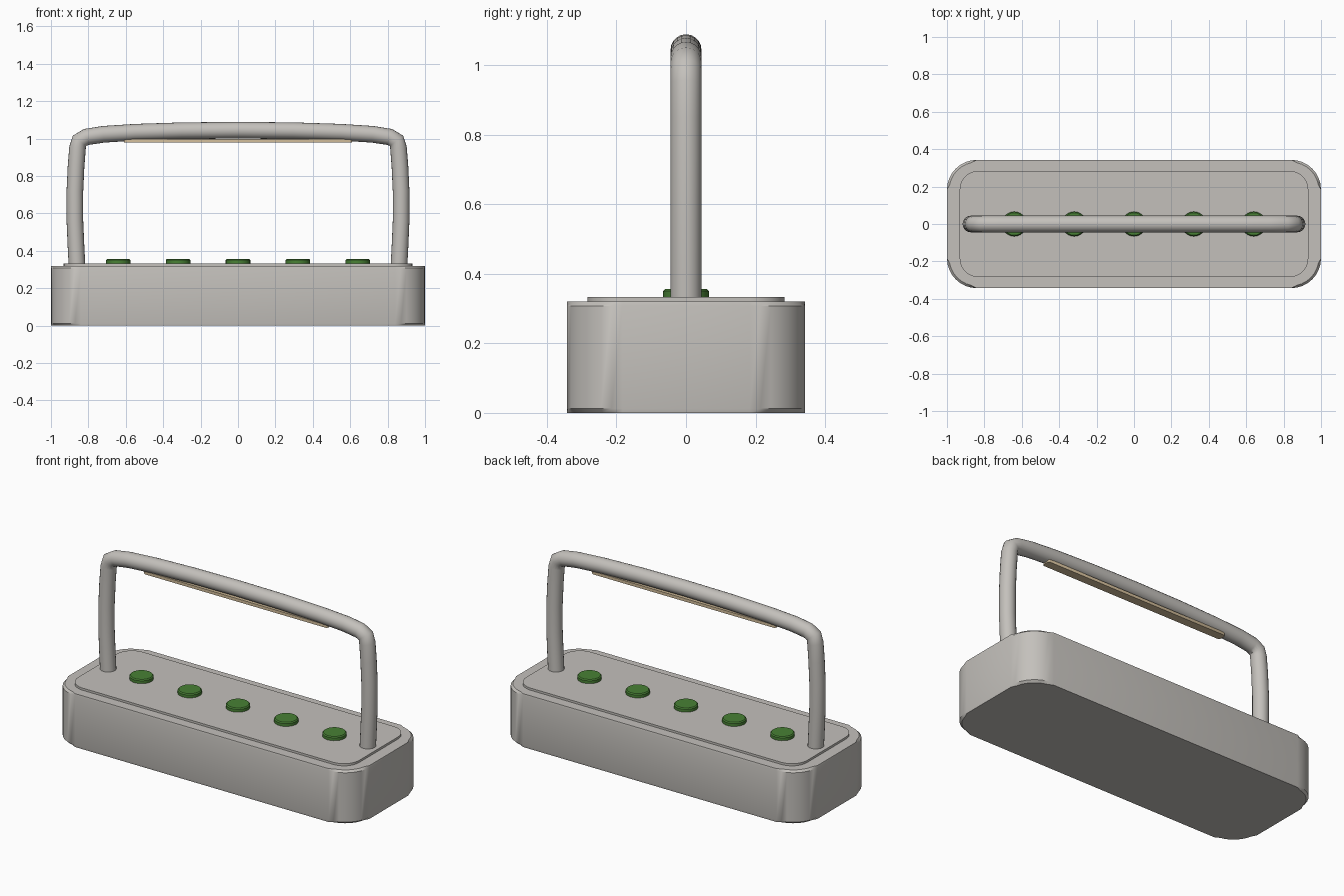
import bpy, bmesh, math
from mathutils import Vector

cube = bpy.data.objects.get("Cube")
if cube:
    bpy.data.objects.remove(cube, do_unlink=True)


def material(name, rgb):
    m = bpy.data.materials.new(name)
    m.use_nodes = True
    color = (*rgb, 1.0)
    m.diffuse_color = color
    m.node_tree.nodes["Principled BSDF"].inputs["Base Color"].default_value = color
    return m


GREY = material("warm grey", (0.55, 0.53, 0.50))
GREEN = material("button green", (0.065, 0.22, 0.035))
TAN = material("grip tan", (0.66, 0.52, 0.33))


def finish(name, bm, mat, angle=35):
    bmesh.ops.recalc_face_normals(bm, faces=bm.faces[:])
    mesh = bpy.data.meshes.new(name)
    bm.to_mesh(mesh)
    bm.free()
    mesh.materials.append(mat)
    ob = bpy.data.objects.new(name, mesh)
    bpy.context.collection.objects.link(ob)
    bpy.ops.object.select_all(action="DESELECT")
    ob.select_set(True)
    bpy.context.view_layer.objects.active = ob
    bpy.ops.object.shade_smooth_by_angle(angle=math.radians(angle))
    return ob


def outline(hx, hy, r, inset=0.0, steps=8):
    """Rounded rectangle; the inset pulls in the corner arcs only."""
    pts = []
    for q, (sx, sy) in enumerate(((1, 1), (-1, 1), (-1, -1), (1, -1))):
        for i in range(steps + 1):
            a = (q + i / steps) * math.pi / 2
            rad = r - (inset if 0 < i < steps else 0)
            pts.append((sx * (hx - r) + rad * math.cos(a),
                        sy * (hy - r) + rad * math.sin(a)))
    return pts


def loft(name, layers, mat, angle=35):
    """Skin a stack of (z, outline) layers and cap both ends."""
    bm = bmesh.new()
    rings = [[bm.verts.new((x, y, z)) for x, y in pts] for z, pts in layers]
    for a, b in zip(rings, rings[1:]):
        for i in range(len(a)):
            j = (i + 1) % len(a)
            bm.faces.new((a[i], a[j], b[j], b[i]))
    bm.faces.new(rings[0][::-1])
    bm.faces.new(rings[-1])
    return finish(name, bm, mat, angle)


# Base body, with corners eased at top and bottom
body = outline(1.0, 0.343, 0.16)
eased = outline(1.0, 0.343, 0.16, 0.012)
loft("base_body", [(0, eased), (0.012, body), (0.308, body), (0.32, eased)], GREY)

# Raised top panel
panel = outline(0.932, 0.284, 0.1)
loft("top_panel", [(0.318, panel), (0.333, panel)], GREY)

# Row of round buttons
for n in range(5):
    cx = (n - 2) * 0.32
    ring = lambda r: [(cx + r * math.cos(t * math.tau / 24), r * math.sin(t * math.tau / 24))
                      for t in range(24)]
    loft(f"button_{n + 1}", [(0.33, ring(0.066)), (0.35, ring(0.066)), (0.356, ring(0.06))],
         GREEN, 30)

# Carry handle: half path mirrored, then swept with a round section
half = [(0.861, 0.325), (0.866, 0.42), (0.872, 0.56), (0.872, 0.72), (0.866, 0.85),
        (0.858, 0.95), (0.848, 0.988), (0.81, 1.009), (0.72, 1.023), (0.55, 1.034),
        (0.3, 1.042)]
path = [Vector((x, 0, z)) for x, z in half + [(0, 1.045)]]
path += [Vector((-x, 0, z)) for x, z in reversed(half)]
SIDES, RADIUS = 20, 0.0445
bm = bmesh.new()
rings = []
for i, p in enumerate(path):
    before = (p - path[i - 1]).normalized() if i else Vector((0, 0, 1))
    after = (path[i + 1] - p).normalized() if i < len(path) - 1 else Vector((0, 0, -1))
    tangent = (before + after).normalized()
    side = Vector((0, 1, 0))
    out = tangent.cross(side)
    rings.append([bm.verts.new(p + RADIUS * (side * math.cos(t) + out * math.sin(t)))
                  for t in (k * math.tau / SIDES for k in range(SIDES))])
for a, b in zip(rings, rings[1:]):
    for k in range(SIDES):
        n = (k + 1) % SIDES
        bm.faces.new((a[k], a[n], b[n], b[k]))
bm.faces.new(rings[0])
bm.faces.new(rings[-1])
finish("carry_handle", bm, GREY, 60)

# Slim grip strip under the handle
strip = outline(0.61, 0.026, 0.012, steps=3)
loft("grip_strip", [(0.979, strip), (0.997, strip)], TAN)
